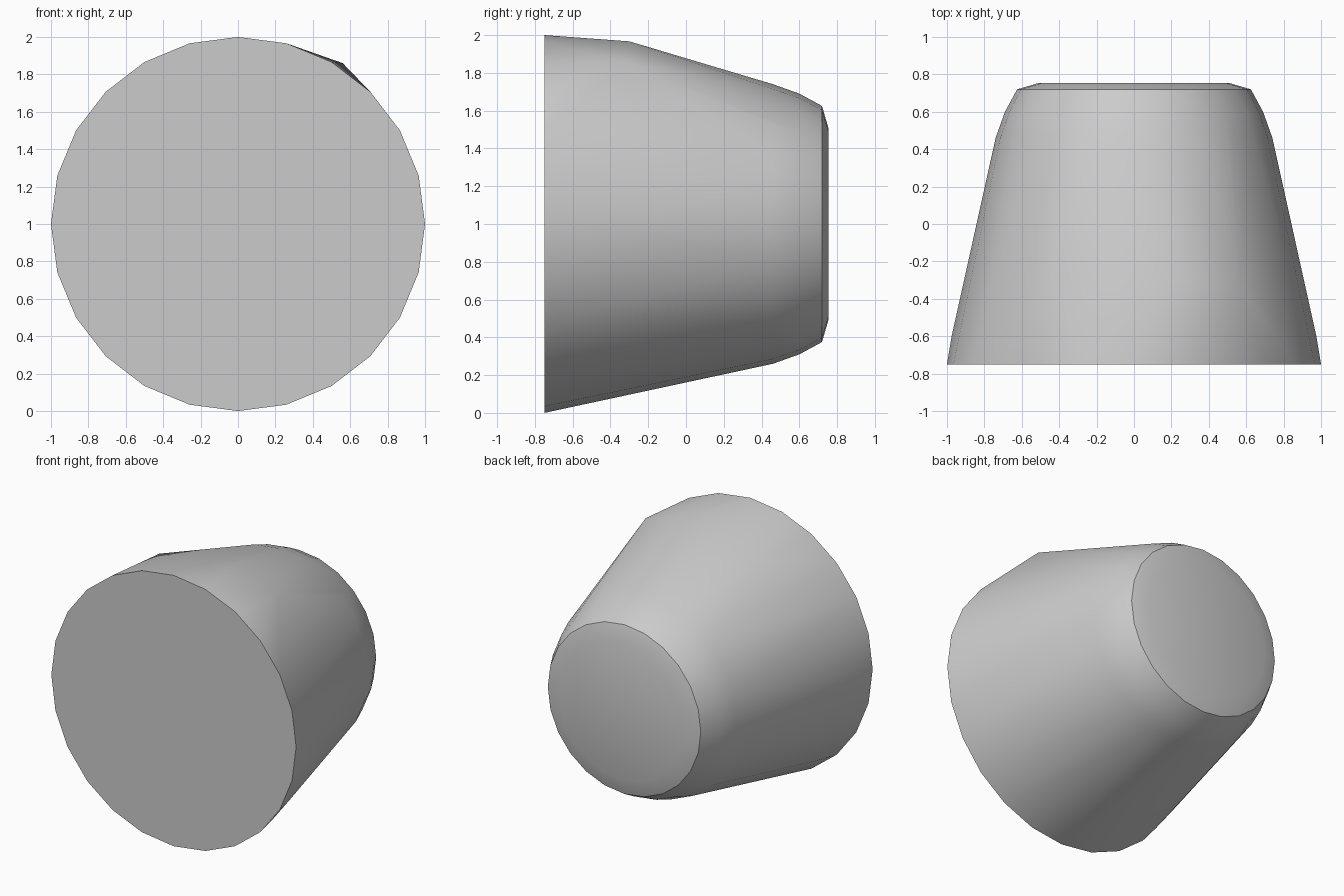
import bpy, bmesh, math

cube = bpy.data.objects.get("Cube")
if cube:
    bpy.data.objects.remove(cube, do_unlink=True)

# Single grey finish
GREY = (0.6, 0.6, 0.6, 1.0)
mat = bpy.data.materials.new("plain grey")
mat.use_nodes = True
mat.diffuse_color = GREY
mat.node_tree.nodes["Principled BSDF"].inputs["Base Color"].default_value = GREY

SEGMENTS = 24
# Tapering body: (depth, radius) from the broad front disc to the rounded back
PROFILE = [(-0.75, 1.0), (0.46, 0.74), (0.6, 0.69), (0.72, 0.625), (0.755, 0.505)]
# Faceted shoulder corners that swell out of the top
SHOULDERS = [(-0.46, -0.26, 1.85), (0.2, -0.3, 1.967), (0.56, -0.33, 1.86)]


def ring(bm, depth, radius, steps=range(SEGMENTS)):
    for i in steps:
        a = math.tau * i / SEGMENTS
        bm.verts.new((radius * math.cos(a), depth, 1 + radius * math.sin(a)))


bm = bmesh.new()
for depth, radius in PROFILE:
    ring(bm, depth, radius)
# Slight swelling low on both flanks behind the front rim
ring(bm, -0.6, 0.975, [12, 13, 14, 15, 21, 22, 23, 0])
for corner in SHOULDERS:
    bm.verts.new(corner)

# Stretch one skin around all the rings and corners
hull = bmesh.ops.convex_hull(bm, input=bm.verts[:])
loose = [v for v in bm.verts if not v.link_faces]
bmesh.ops.delete(bm, geom=loose, context="VERTS")
bmesh.ops.dissolve_limit(bm, angle_limit=math.radians(0.5),
                         verts=bm.verts[:], edges=bm.edges[:])
bmesh.ops.recalc_face_normals(bm, faces=bm.faces[:])

mesh = bpy.data.meshes.new("tapered_body")
bm.to_mesh(mesh)
bm.free()
mesh.materials.append(mat)
body = bpy.data.objects.new("tapered_body", mesh)
bpy.context.collection.objects.link(body)

# Soft shading with crisp rims and shoulder edges
bpy.ops.object.select_all(action="DESELECT")
body.select_set(True)
bpy.context.view_layer.objects.active = body
bpy.ops.object.shade_smooth_by_angle(angle=math.radians(20))
